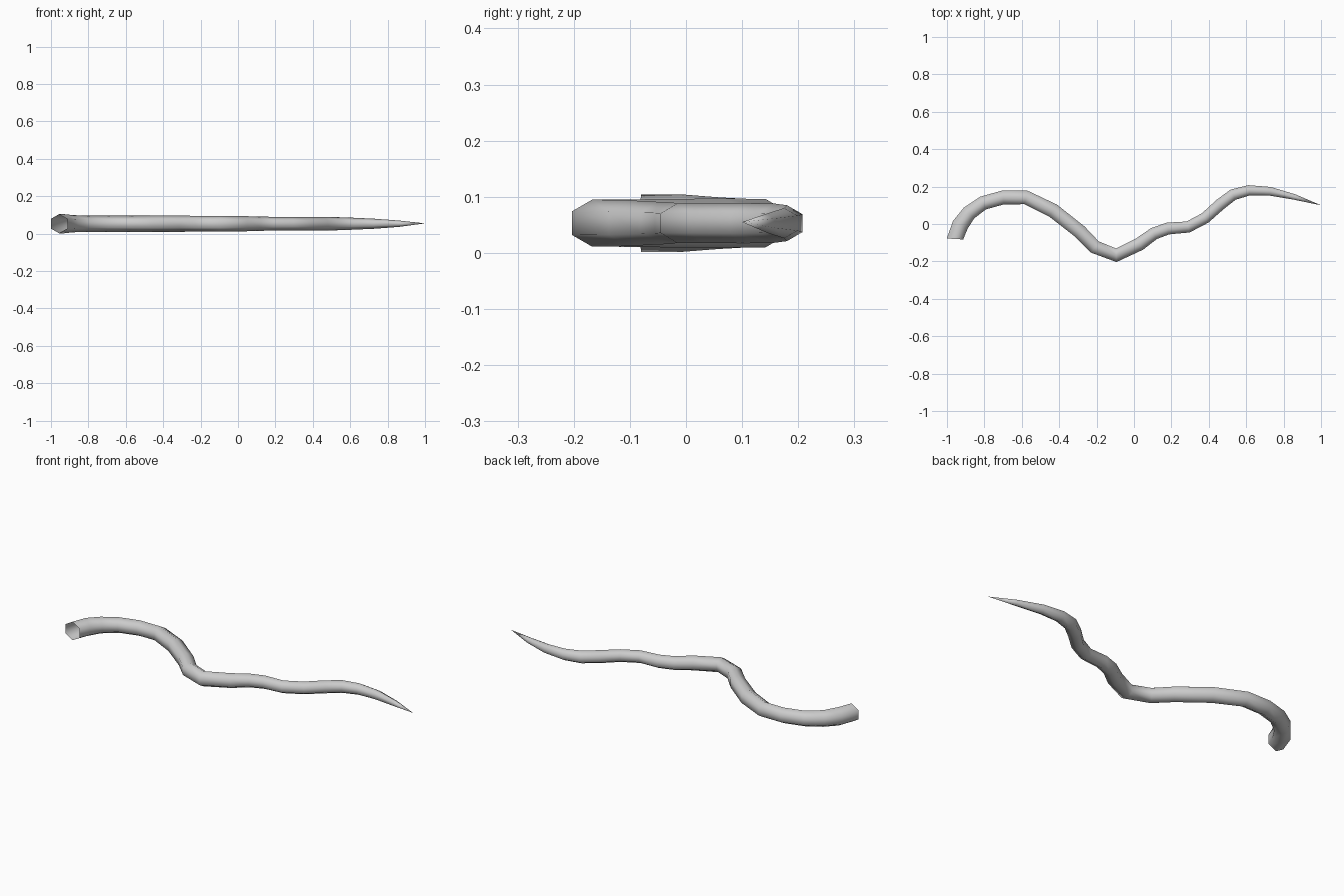
import bpy, bmesh
from math import pi, sin, cos
from mathutils import Vector

if "Cube" in bpy.data.objects:
    bpy.data.objects.remove(bpy.data.objects["Cube"])

# centre line seen from above: x, y, radius
PATH = [(-.957, -.080, .051), (-.929, -.005, .051), (-.882, .059, .046), (-.807, .112, .043),
        (-.700, .142, .043), (-.578, .142, .043), (-.433, .072, .044), (-.289, -.041, .043),
        (-.209, -.123, .042), (-.095, -.167, .042), (.030, -.107, .041), (.107, -.051, .038),
        (.182, -.024, .037), (.289, -.016, .035), (.380, .032, .035), (.460, .104, .036),
        (.530, .157, .035), (.615, .180, .032), (.727, .175, .027), (.860, .144, .017)]
TIP = Vector((1.0, .100, .055))
MID_Z = .053
SIDES = 6

points = [Vector((x, y, MID_Z)) for x, y, r in PATH] + [TIP]
bm = bmesh.new()

# hexagonal rings square to the path, one corner pointing up
rings = []
for i, (x, y, r) in enumerate(PATH):
    if i == 0:
        along = Vector((.06, 1, 0)).normalized()
    else:
        along = ((points[i] - points[i - 1]).normalized()
                 + (points[i + 1] - points[i]).normalized()).normalized()
    side = Vector((along.y, -along.x, 0))
    rings.append([bm.verts.new(points[i] + side * (r * sin(2 * pi * k / SIDES))
                               + Vector((0, 0, r * cos(2 * pi * k / SIDES))))
                  for k in range(SIDES)])

# tube wall, left open at the thick end
for a, b in zip(rings, rings[1:]):
    for k in range(SIDES):
        n = (k + 1) % SIDES
        bm.faces.new((a[k], a[n], b[n], b[k]))

# pointed tip
tip = bm.verts.new(TIP)
for k in range(SIDES):
    bm.faces.new((rings[-1][k], rings[-1][(k + 1) % SIDES], tip))

bmesh.ops.recalc_face_normals(bm, faces=bm.faces)
for f in bm.faces:
    f.smooth = True

mesh = bpy.data.meshes.new("tapered_root")
bm.to_mesh(mesh)
bm.free()
root = bpy.data.objects.new("tapered_root", mesh)
bpy.context.collection.objects.link(root)
